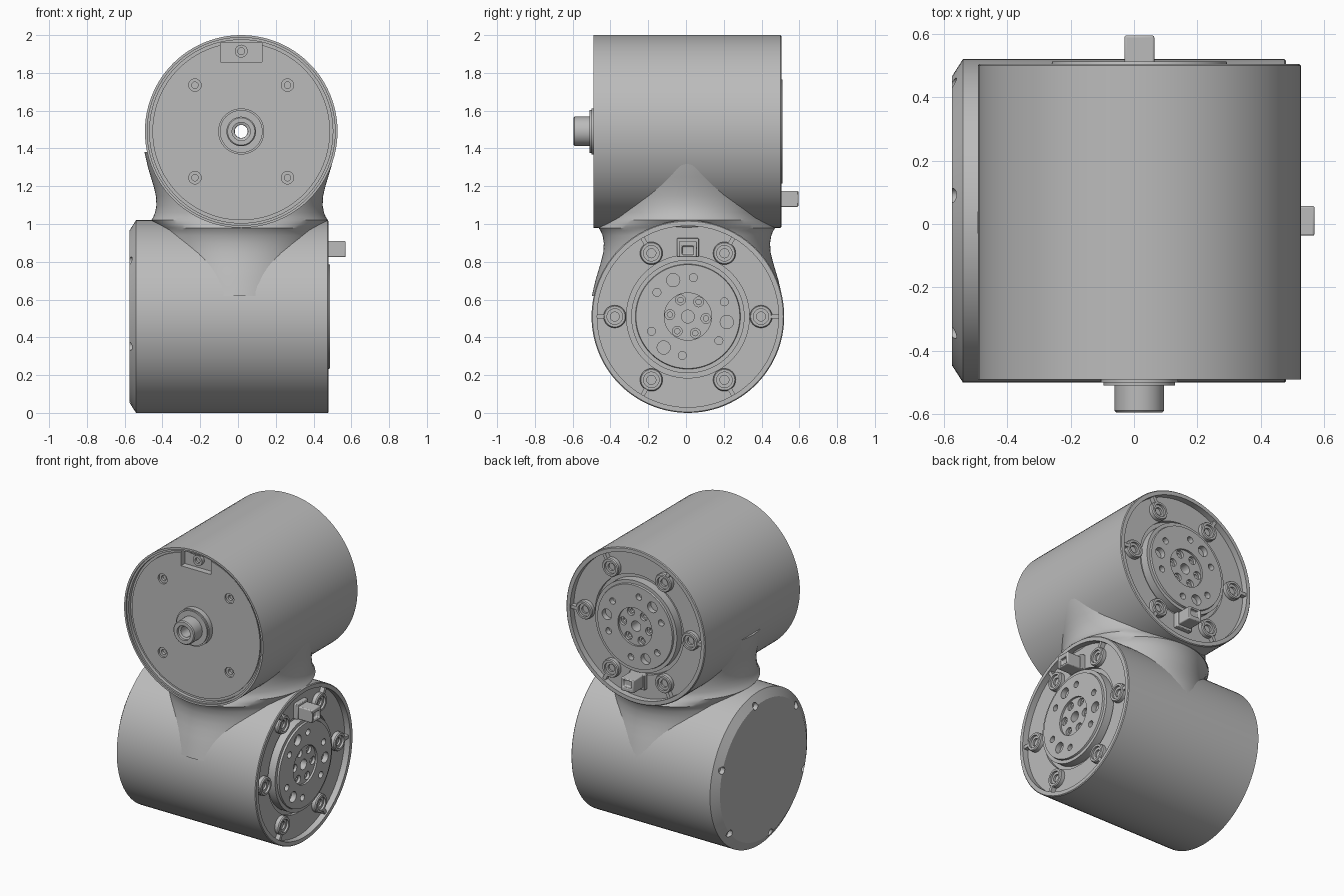
import bpy, bmesh
from math import sin, cos, pi, radians
from mathutils import Matrix, Vector

if "Cube" in bpy.data.objects:
    bpy.data.objects.remove(bpy.data.objects["Cube"])

metal = bpy.data.materials.new("satin grey")
metal.use_nodes = True
metal.diffuse_color = (0.5, 0.5, 0.5, 1)
metal.node_tree.nodes["Principled BSDF"].inputs["Base Color"].default_value = (0.5, 0.5, 0.5, 1)


def frame(x_axis, y_axis, z_axis, origin):
    m = Matrix((x_axis, y_axis, z_axis)).transposed().to_4x4()
    m.translation = Vector(origin)
    return m


# Each joint is built with its output on local +Z and its connector on local +Y
LOWER = frame((0, 1, 0), (0, 0, 1), (1, 0, 0), (0, 0.01, 0.51))
UPPER = frame((1, 0, 0), (0, 0, -1), (0, 1, 0), (0.017, 0.025, 1.49))


def lathe(bm, profile, at=(0, 0), seg=32, loop=False):
    """Revolve (radius, height[, second radius]) points about local Z."""
    rings = []
    for p in profile:
        rx, h, ry = p[0], p[1], p[-1] if len(p) == 3 else p[0]
        n = seg if rx > 0 else 1
        rings.append([bm.verts.new((at[0] + rx * cos(2 * pi * i / seg),
                                    at[1] + ry * sin(2 * pi * i / seg), h)) for i in range(n)])
    pairs = list(zip(rings, rings[1:])) + ([(rings[-1], rings[0])] if loop else [])
    for a, b in pairs:
        for i in range(seg):
            j = (i + 1) % seg
            quad = [a[i % len(a)], a[j % len(a)], b[j % len(b)], b[i % len(b)]]
            bm.faces.new(list(dict.fromkeys(quad)))


def box(bm, center, size, turn=0):
    m = Matrix.Rotation(turn, 4, 'Z') @ Matrix.Translation(center) @ Matrix.Diagonal((*size, 1))
    bmesh.ops.create_cube(bm, size=1, matrix=m)


def drill(bm, at, top, steps, s=1):
    """Stepped hole cutter; steps are (radius, depth), s is the outward direction."""
    profile = [(0, top + 0.06 * s)]
    h = top + 0.06 * s
    for r, d in steps:
        profile += [(r, h), (r, top - d * s)]
        h = top - d * s
    lathe(bm, profile + [(0, h)], at, 24)


def polar(r, deg):
    return r * cos(radians(deg)), r * sin(radians(deg))


def finish(name, bm, place, cutter=None, bevel=0):
    def make(label, b):
        bmesh.ops.recalc_face_normals(b, faces=b.faces)
        mesh = bpy.data.meshes.new(label)
        b.to_mesh(mesh)
        b.free()
        mesh.materials.append(metal)
        o = bpy.data.objects.new(label, mesh)
        o.matrix_world = place
        bpy.context.collection.objects.link(o)
        return o

    ob = make(name, bm)
    bpy.ops.object.select_all(action='DESELECT')
    bpy.context.view_layer.objects.active = ob
    ob.select_set(True)
    if cutter:
        tool = make(name + "_cutter", cutter)
        tool.hide_render = True
        mod = ob.modifiers.new("holes", 'BOOLEAN')
        mod.operation, mod.solver, mod.object = 'DIFFERENCE', 'EXACT', tool
        bpy.ops.object.modifier_apply(modifier="holes")
        bpy.data.objects.remove(tool)
    if bevel:
        mod = ob.modifiers.new("edges", 'BEVEL')
        mod.width, mod.segments = bevel, 2
    bpy.ops.object.shade_smooth_by_angle(angle=radians(28))
    return ob


# Output end of a drum: rim, recessed plate, groove around the rotor
R = 0.51
output_end = [(R, 0.475), (R - 0.005, 0.48), (0.48, 0.48), (0.48, 0.44), (0.325, 0.44), (0.325, 0.42)]

# Lower drum with chamfered cover and six screw holes on the chamfer
drum, holes = bmesh.new(), bmesh.new()
lathe(drum, [(0, -0.575), (0.455, -0.575), (R, -0.54)] + output_end + [(0, 0.42)], seg=96)
for k in range(6):
    drill(holes, polar(0.455, 20 + 60 * k), -0.575, [(0.023, 0.03)], -1)
finish("lower_drum", drum, LOWER, holes)

# Upper drum with a stepped rim, hollow hub and a bore right through
drum, holes = bmesh.new(), bmesh.new()
hub = [(0.035, -0.6), (0.048, -0.605), (0.048, -0.62), (0.072, -0.62), (0.078, -0.614),
       (0.078, -0.535), (0.113, -0.535), (0.113, -0.525), (0.122, -0.525), (0.122, -0.49)]
rim = [(0.47, -0.49), (0.47, -0.482), (0.485, -0.482), (0.485, -0.505), (0.497, -0.505),
       (0.497, -0.515), (R, -0.515)]
lathe(drum, hub + rim + output_end + [(0.035, 0.42)], seg=96, loop=True)
for x in (-0.245, 0.245):
    for y in (-0.245, 0.245):
        drill(holes, (x, y), -0.49, [(0.033, 0.012), (0.017, 0.03)], -1)
box(holes, (0, -0.418, -0.49), (0.22, 0.1, 0.08))
finish("upper_drum", drum, UPPER, holes)

# Screw in the pocket of the upper drum
screw = bmesh.new()
lathe(screw, [(0, -0.44), (0.034, -0.44), (0.034, -0.475), (0.018, -0.475), (0.018, -0.46), (0, -0.46)],
      (0, -0.425))
finish("pocket_screw", screw, UPPER)

# Neck blending the two crossed drums
waist = {-0.02: 0.43, 0: 0.45, 0.02: 0.468, 0.035: 0.458, 0.06: 0.447, 0.1: 0.44,
         0.15: 0.443, 0.2: 0.455, 0.25: 0.47, 0.3: 0.485, 0.38: 0.503}
levels = sorted(set(waist) | {-d for d in waist})


def half_width(d):
    return waist.get(d, 0.42)


neck = bmesh.new()
rings = [(half_width(d), d, half_width(-d)) for d in levels]
lathe(neck, [(0, levels[0])] + rings + [(0, levels[-1])], seg=96)
finish("neck", neck, Matrix.Translation((0.008, 0.005, 1)))

for side, place in (("lower", LOWER), ("upper", UPPER)):
    # Rotor disc with dished centre, bolt circle and dowel holes
    rotor, holes = bmesh.new(), bmesh.new()
    lathe(rotor, [(0.034, 0.415), (0.3, 0.415), (0.3, 0.475), (0.278, 0.475), (0.275, 0.487),
                  (0.125, 0.487), (0.125, 0.474), (0.034, 0.474)], seg=96, loop=True)
    for k in range(6):
        drill(holes, polar(0.096, 54 + 60 * k), 0.474, [(0.026, 0.018), (0.014, 0.035)])
    for a in (-8, 112, 232):
        drill(holes, polar(0.208, a), 0.487, [(0.035, 0.035)])
        for b in (-30, 30):
            drill(holes, polar(0.208, a + b), 0.487, [(0.021, 0.035)])
    finish(side + "_rotor", rotor, place, holes)

    # Mounting bosses with ribs running out to the rim
    bosses, ribs = bmesh.new(), bmesh.new()
    for k in range(6):
        lathe(bosses, [(0, 0.43), (0.06, 0.43), (0.06, 0.465), (0.055, 0.472), (0.041, 0.472),
                       (0.041, 0.458), (0.024, 0.458), (0.024, 0.445), (0, 0.445)], polar(0.387, 60 * k))
        box(ribs, (0.465, 0, 0.452), (0.05, 0.022, 0.036), radians(60 * k))
    finish(side + "_bosses", bosses, place)
    finish(side + "_ribs", ribs, place)

    # Cable connector with a socket in its end
    plug, socket = bmesh.new(), bmesh.new()
    box(plug, (0, 0.357, 0.5), (0.094, 0.085, 0.14))
    box(socket, (0, 0.35, 0.57), (0.06, 0.045, 0.05))
    finish(side + "_connector", plug, place, socket, 0.006)
    foot = bmesh.new()
    box(foot, (0, 0.365, 0.452), (0.115, 0.1, 0.036))
    finish(side + "_connector_foot", foot, place, bevel=0.004)
